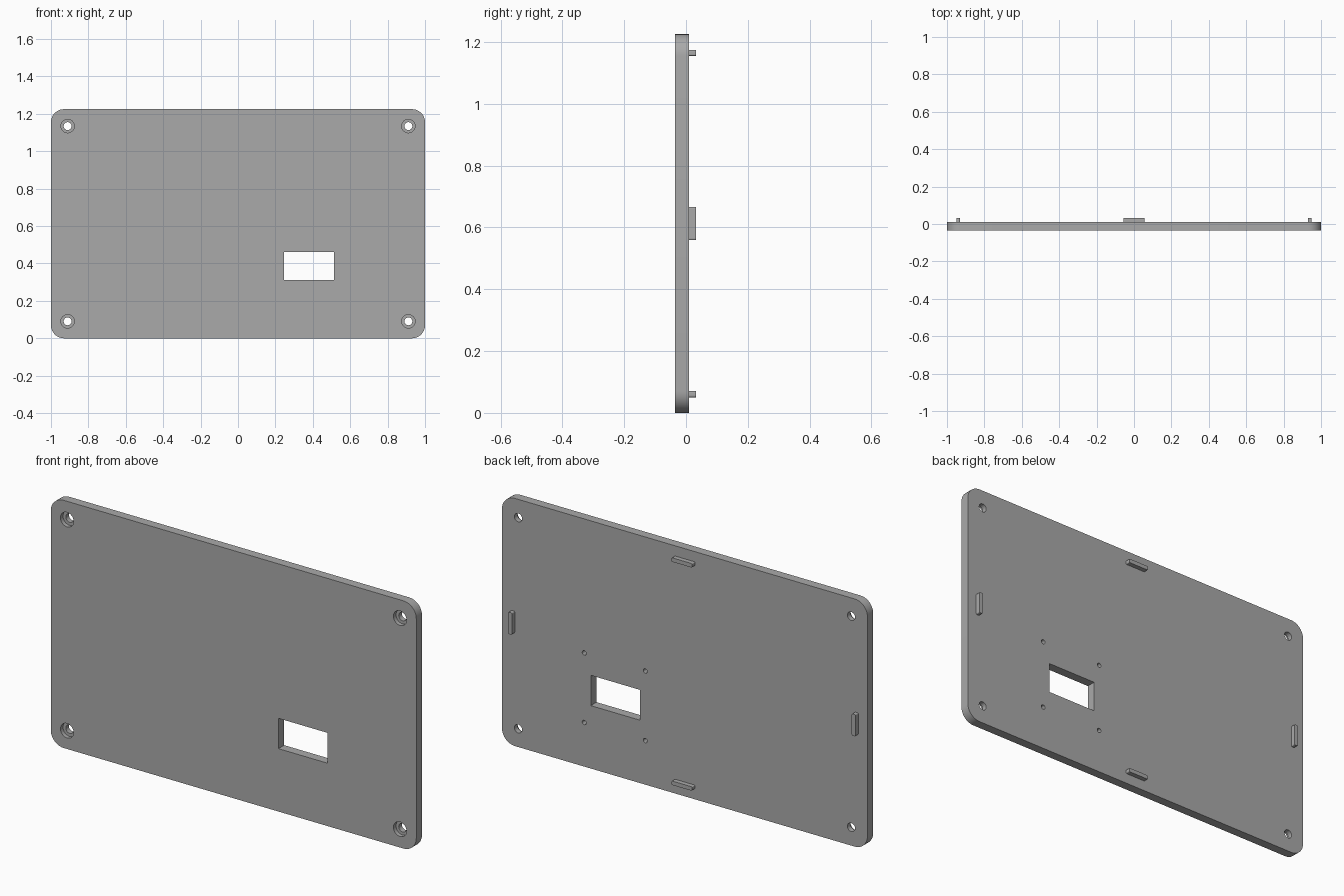
import bpy
import bmesh
from mathutils import Matrix, Vector

cube = bpy.data.objects.get("Cube")
if cube:
    bpy.data.objects.remove(cube, do_unlink=True)

FRONT, BACK, HEIGHT = -0.035, 0.01, 1.225

grey = bpy.data.materials.new("grey_plastic")
grey.use_nodes = True
grey.diffuse_color = (0.4, 0.4, 0.4, 1)
grey.node_tree.nodes["Principled BSDF"].inputs["Base Color"].default_value = (0.4, 0.4, 0.4, 1)


def add_object(name, bm):
    mesh = bpy.data.meshes.new(name)
    bm.to_mesh(mesh)
    bm.free()
    mesh.materials.append(grey)
    obj = bpy.data.objects.new(name, mesh)
    bpy.context.collection.objects.link(obj)
    return obj


def block(name, x, z, width, height, y0, y1, radius=0, segments=1):
    """Box centred on x, z, with the edges along y rounded."""
    bm = bmesh.new()
    bmesh.ops.create_cube(bm, size=1)
    bmesh.ops.scale(bm, vec=(width, y1 - y0, height), verts=bm.verts)
    bmesh.ops.translate(bm, vec=(x, (y0 + y1) / 2, z), verts=bm.verts)
    if radius:
        edges = [e for e in bm.edges
                 if abs(e.verts[0].co.y - e.verts[1].co.y) > 1e-4]
        bmesh.ops.bevel(bm, geom=edges, offset=radius, segments=segments,
                        profile=0.5, affect='EDGES')
    return add_object(name, bm)


def cylinder(name, x, z, radius, y0, y1):
    bm = bmesh.new()
    place = Matrix.Translation(Vector((x, (y0 + y1) / 2, z))) @ Matrix.Rotation(1.5708, 4, 'X')
    bmesh.ops.create_cone(bm, cap_ends=True, segments=32, radius1=radius,
                          radius2=radius, depth=y1 - y0, matrix=place)
    return add_object(name, bm)


def cut(target, cutter):
    mod = target.modifiers.new(cutter.name, 'BOOLEAN')
    mod.operation = 'DIFFERENCE'
    mod.solver = 'EXACT'
    mod.object = cutter
    bpy.context.view_layer.objects.active = target
    bpy.ops.object.modifier_apply(modifier=mod.name)
    bpy.data.objects.remove(cutter, do_unlink=True)


# Rounded panel
panel = block("panel", 0, HEIGHT / 2, 2, HEIGHT, FRONT, BACK, 0.07, 10)

# Display window
WIN_X, WIN_Z = 0.38, 0.386
cut(panel, block("window_cutter", WIN_X, WIN_Z, 0.268, 0.15, -0.1, 0.1))

for sx in (-1, 1):
    for sz in (-1, 1):
        # Counterbored corner screw holes
        x, z = sx * 0.911, HEIGHT / 2 + sz * 0.522
        cut(panel, cylinder("counterbore_cutter", x, z, 0.036, -0.1, FRONT + 0.02))
        cut(panel, cylinder("screw_cutter", x, z, 0.021, -0.1, 0.1))
        # Blind mounting holes around the window, from the back
        cut(panel, cylinder("mount_cutter", WIN_X + 0.003 + sx * 0.167,
                            WIN_Z + 0.004 + sz * 0.172, 0.011, BACK - 0.025, 0.1))

# Locating tabs on the back
for name, sign in (("bottom", -1), ("top", 1)):
    block(name + "_tab", 0, HEIGHT / 2 + sign * 0.552, 0.112, 0.02,
          BACK - 0.002, 0.033, 0.005, 3)
for name, sign in (("right", -1), ("left", 1)):
    block(name + "_tab", sign * 0.94, HEIGHT / 2, 0.02, 0.108,
          BACK - 0.002, 0.033, 0.005, 3)

# Smooth the rounded corners and bores, keep edges sharp
bpy.ops.object.select_all(action='DESELECT')
panel.select_set(True)
bpy.context.view_layer.objects.active = panel
bpy.ops.object.shade_smooth_by_angle(angle=0.6)
